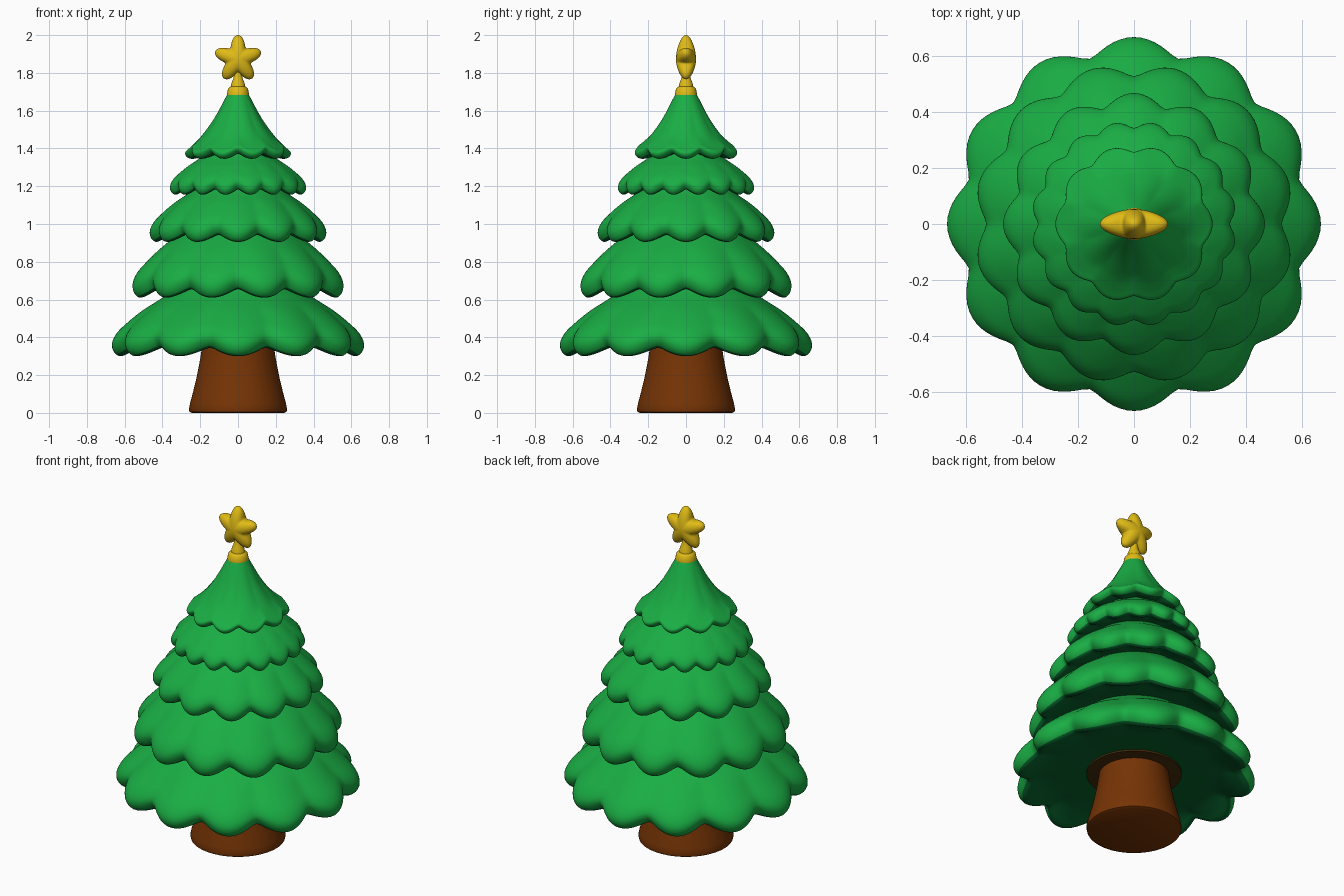
import bpy, bmesh, math
from mathutils import Vector

if "Cube" in bpy.data.objects:
    bpy.data.objects.remove(bpy.data.objects["Cube"])


def material(name, rgb):
    m = bpy.data.materials.new(name)
    m.diffuse_color = (*rgb, 1)
    m.use_nodes = True
    m.node_tree.nodes["Principled BSDF"].inputs["Base Color"].default_value = m.diffuse_color
    return m


GREEN = material("leaf green", (0.010, 0.42, 0.058))
SHADE = material("underside green", (0.002, 0.125, 0.025))
BROWN = material("bark brown", (0.18, 0.034, 0.0015))
DARK = material("dark bark", (0.06, 0.026, 0.003))
GOLD = material("gold", (0.75, 0.50, 0.008))


def spline(pts, steps):
    """Catmull-Rom curve through 2D points."""
    out = []
    for i in range(len(pts) - 1):
        p0, p1 = Vector(pts[max(i - 1, 0)]), Vector(pts[i])
        p2, p3 = Vector(pts[i + 1]), Vector(pts[min(i + 2, len(pts) - 1)])
        for k in range(steps):
            t = k / steps
            out.append(0.5 * (2 * p1 + (p2 - p0) * t + (2 * p0 - 5 * p1 + 4 * p2 - p3) * t * t
                              + (3 * p1 - p0 - 3 * p2 + p3) * t ** 3))
    return out + [Vector(pts[-1])]


def ring_mesh(name, rows, segs, place, mats, angle, second=(999, 999)):
    """Skin of rings, capped; bands numbered within 'second' take the second material."""
    bm = bmesh.new()
    rings = [[bm.verts.new(place(row, math.tau * j / segs)) for j in range(segs)] for row in rows]
    for i, (a, b) in enumerate(zip(rings, rings[1:])):
        for j in range(segs):
            k = (j + 1) % segs
            f = bm.faces.new((a[j], a[k], b[k], b[j]))
            f.material_index = int(second[0] <= i <= second[1])
    bm.faces.new(rings[0])
    bm.faces.new(rings[-1]).material_index = int(second[0] <= len(rows) <= second[1])
    bmesh.ops.recalc_face_normals(bm, faces=bm.faces)
    me = bpy.data.meshes.new(name)
    bm.to_mesh(me)
    bm.free()
    for m in mats:
        me.materials.append(m)
    ob = bpy.data.objects.new(name, me)
    bpy.context.collection.objects.link(ob)
    bpy.ops.object.select_all(action='DESELECT')
    ob.select_set(True)
    bpy.context.view_layer.objects.active = ob
    bpy.ops.object.shade_smooth_by_angle(angle=math.radians(angle))
    return ob


def lathe(name, profile, segs, mats, angle=35, second=(999, 999)):
    return ring_mesh(name, profile, segs,
                     lambda p, a: (p[0] * math.cos(a), p[0] * math.sin(a), p[1]), mats, angle, second)


# Bough sections: f runs from upper radius to rim, g from rim bottom to top
SECTION = [(0, 1), (.38, .79), (.68, .585), (.9, .40), (1, .22), (.96, .07), (.82, 0), (.6, .08), (.3, .17), (0, .2)]
CONE = [(0, 1), (.3, .64), (.62, .35), (.86, .19), (1, .10), (.95, .025), (.8, 0), (.55, .04), (.27, .075), (0, .08)]


def bough_tier(name, lobes, offset, rim, r_top, z_top, z_bot, amp, start, section=SECTION, droop=.16):
    h = z_top - z_bot
    pts = [start] + [(r_top + (rim - r_top) * f, z_bot + h * g) for f, g in section]
    rows = spline(pts, 4)
    e = 0.03

    def place(p, a):
        r, z = p
        c = math.cos(lobes / 2 * (a - offset))
        s = (math.sqrt(c * c + e) - math.sqrt(e)) / (math.sqrt(1 + e) - math.sqrt(e))
        f = min(max((r - r_top) / (rim - r_top), 0), 1)
        w = f * f * (3 - 2 * f) * (1 - s)          # valleys pull in and lift
        r -= rim * amp * w
        z += droop * h * w * min(max(1.1 - (z - z_bot) / h, 0), 1)
        return (r * math.cos(a), r * math.sin(a), z)

    return ring_mesh(name, rows, lobes * 14, place, [GREEN, SHADE], 60, second=(26, 998))


# Boughs, bottom to top
bough_tier("boughs_1", 12, 0, .667, .40, .61, .30, .085, (.28, .70))
bough_tier("boughs_2", 12, math.pi / 12, .573, .35, .92, .61, .08, (.24, 1.0))
bough_tier("boughs_3", 12, 0, .467, .26, 1.165, .905, .09, (.17, 1.24))
bough_tier("boughs_4", 16, math.pi / 16, .366, .20, 1.35, 1.155, .065, (.12, 1.42))
bough_tier("boughs_5", 10, 0, .28, .06, 1.68, 1.345, .085, (.05, 1.70), CONE, .09)

# Trunk with flared foot and a flat dark collar under the boughs
lathe("trunk", [(.246, 0), (.257, .006), (.26, .02), (.254, .05), (.238, .11), (.221, .18), (.207, .25),
                (.196, .31), (.191, .349), (.26, .352), (.26, .375)], 64, [BROWN, DARK], second=(8, 9))

# Stepped finial holding the star
lathe("star_holder", [(.058, 1.675), (.058, 1.69), (.053, 1.715), (.045, 1.724), (.038, 1.729),
                      (.035, 1.745), (.027, 1.765), (.021, 1.785), (.018, 1.82)], 40, [GOLD])


# Puffy five-point star, rounder toward the middle of each face
def star_point(u, a):
    rad = 0.072 + 0.055 * ((1 + math.cos(5 * a)) / 2) ** 0.9
    k = 0.7 * math.sin(u) ** 2
    r = (rad * (1 - k) + 0.092 * k) * math.cos(u)
    return (r * math.sin(a), 0.053 * math.sin(u), 1.873 + r * math.cos(a))


ring_mesh("star", [math.radians(-88 + 176 * i / 20) for i in range(21)], 100, star_point, [GOLD], 60)
